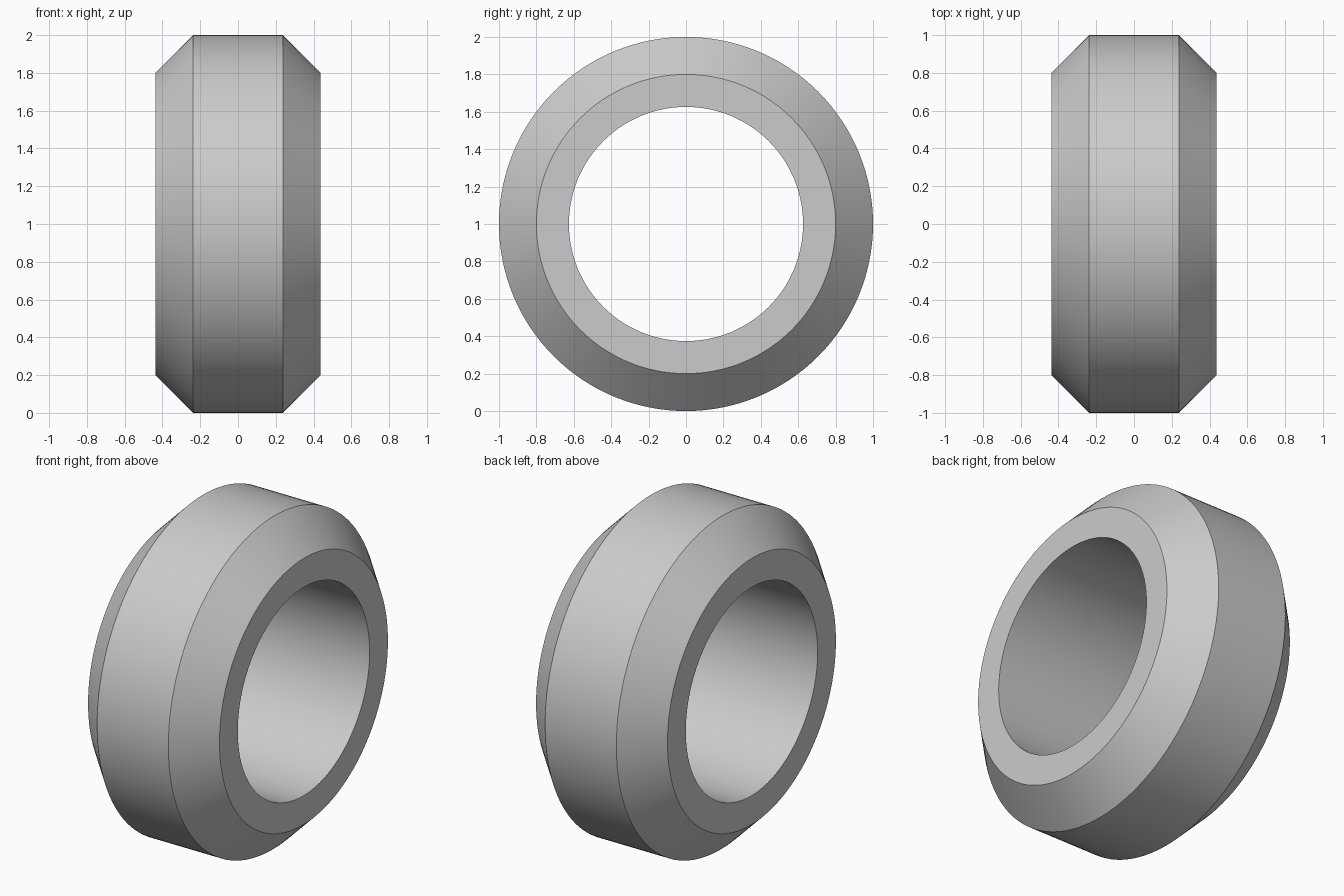
import bpy, bmesh, math
from mathutils import Matrix, Vector

cube = bpy.data.objects.get("Cube")
if cube:
    bpy.data.objects.remove(cube, do_unlink=True)

SEGMENTS = 128
HALF_WIDTH, HALF_TREAD = 0.437, 0.237
OUTER, SHOULDER, BORE = 1.0, 0.8, 0.626

# Plain grey finish
grey = bpy.data.materials.new("plain_grey")
grey.use_nodes = True
colour = (0.6, 0.6, 0.6, 1)
grey.diffuse_color = colour
grey.node_tree.nodes["Principled BSDF"].inputs["Base Color"].default_value = colour

# Half cross-section as (x, radius), mirrored to close the loop
half = [(HALF_WIDTH, BORE), (HALF_WIDTH, SHOULDER), (HALF_TREAD, OUTER)]
profile = half + [(-x, r) for x, r in reversed(half)]

# Chamfered ring turned around the x axis
bm = bmesh.new()
rings = []
for i in range(SEGMENTS):
    turn = Matrix.Rotation(math.tau * i / SEGMENTS, 3, 'X')
    rings.append([bm.verts.new(turn @ Vector((x, 0, r))) for x, r in profile])
for i, ring in enumerate(rings):
    following = rings[(i + 1) % SEGMENTS]
    for j in range(len(profile)):
        k = (j + 1) % len(profile)
        bm.faces.new((ring[j], ring[k], following[k], following[j]))
bmesh.ops.recalc_face_normals(bm, faces=bm.faces)
mesh = bpy.data.meshes.new("chamfered_ring")
bm.to_mesh(mesh)
bm.free()
mesh.materials.append(grey)

ring_object = bpy.data.objects.new("chamfered_ring", mesh)
ring_object.location.z = OUTER
bpy.context.collection.objects.link(ring_object)

# Smooth around the ring, crisp at the chamfers
bpy.ops.object.select_all(action='DESELECT')
ring_object.select_set(True)
bpy.context.view_layer.objects.active = ring_object
bpy.ops.object.shade_smooth_by_angle(angle=math.radians(30))
